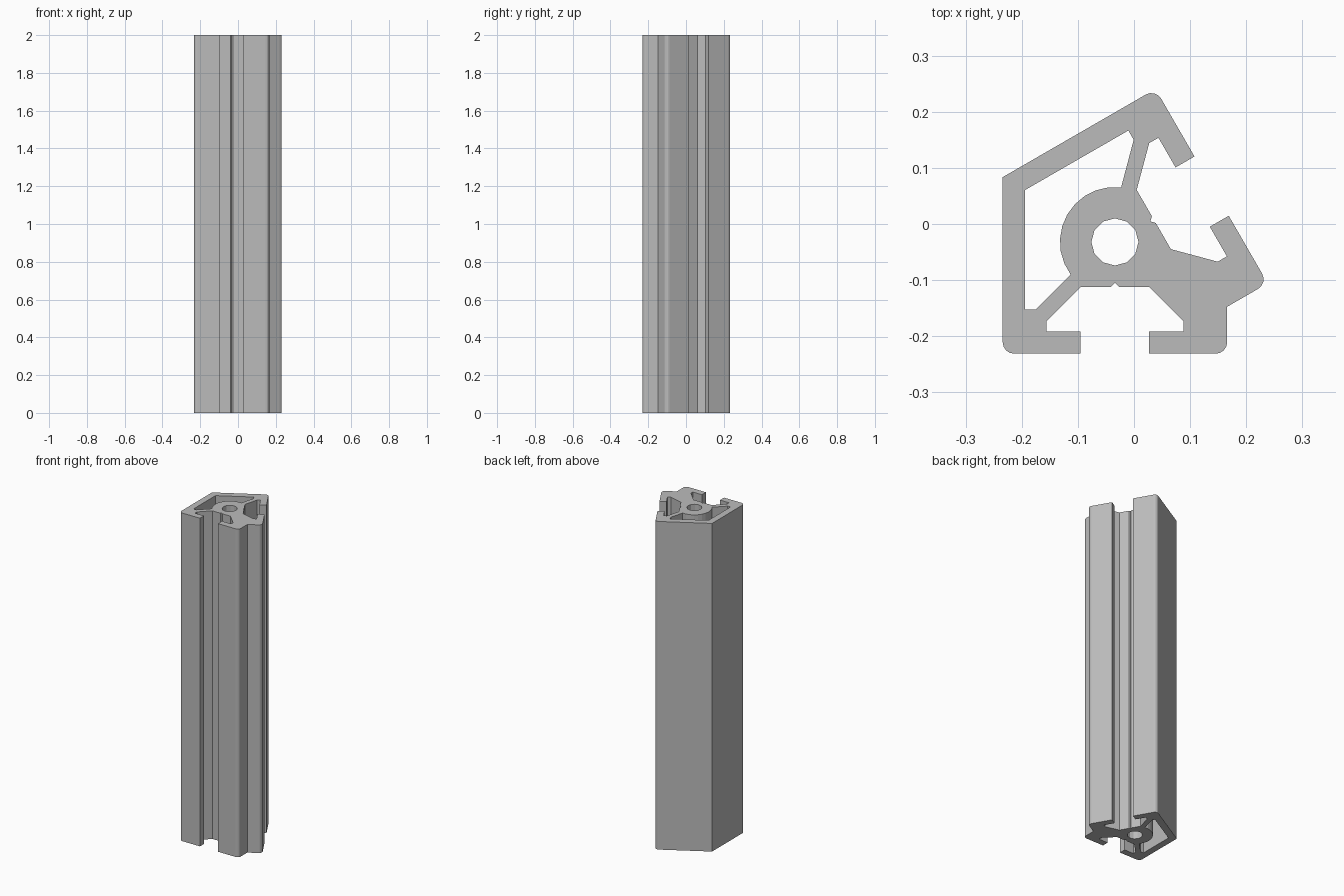
import bpy
from math import radians
from mathutils import Vector, Matrix

cube = bpy.data.objects.get("Cube")
if cube:
    bpy.data.objects.remove(cube)

HEIGHT = 2.0
CENTRE = Vector((-0.034, -0.032))
AXIS = radians(-30)               # mirror line of the profile, through the bore
WALL_X, FRONT_Y = -0.234, -0.231  # outer left and front planes


def polar(centre, radius, degrees):
    return Vector(centre) + Matrix.Rotation(radians(degrees), 2) @ Vector((radius, 0))


def arc(centre, radius, start, end, steps):
    return [polar(centre, radius, start + (end - start) * i / steps)
            for i in range(steps + 1)]


def reflect(point):
    turn = Matrix.Rotation(AXIS, 2)
    local = turn.transposed() @ (Vector(point) - CENTRE)
    return CENTRE + turn @ Vector((local.x, -local.y))


def mirrored_loop(half):
    """Close a half outline whose first and last points lie on the mirror line."""
    half = [Vector(p) for p in half]
    return half + [reflect(p) for p in reversed(half[1:-1])]


# Front T-slot: one side, from the lip inwards, mirrored about the slot centre
slot_side = [(0.061, FRONT_Y), (0.061, -0.192), (0.122, -0.192),
             (0.122, -0.173), (0.061, -0.112), (0.007, -0.112)]
slot = [(CENTRE.x + d, y) for d, y in slot_side]
slot.append((CENTRE.x, -0.105))
slot += [(CENTRE.x - d, y) for d, y in reversed(slot_side)]

# Outer outline with rounded corners
R = 0.02
right_x = 0.166
outer = [polar(CENTRE, 0.231, -30)]
outer += arc((right_x - R, FRONT_Y + R), R, 0, -90, 4)
outer += slot
outer += arc((WALL_X + R, FRONT_Y + R), R, 270, 180, 4)
outer.append(polar(CENTRE, 0.231, 150))

# Hollow chamber wrapping around the hub
chamber = [polar(CENTRE, 0.185, 150), (-0.194, -0.152), (-0.175, -0.152)]
chamber += arc(CENTRE, 0.098, 216.5, 150, 5)

# Central bore
bore = [polar(CENTRE, 0.042, 30 * i) for i in range(12)]

# Extrude the filled profile
curve = bpy.data.curves.new("extruded_rail", "CURVE")
curve.dimensions = "2D"
curve.fill_mode = "BOTH"
curve.extrude = HEIGHT / 2
for loop in (mirrored_loop(outer), mirrored_loop(chamber), bore):
    spline = curve.splines.new("POLY")
    spline.points.add(len(loop) - 1)
    for point, co in zip(spline.points, loop):
        point.co = (co.x, co.y, 0, 1)
    spline.use_cyclic_u = True

rail = bpy.data.objects.new("extruded_rail", curve)
rail.location.z = HEIGHT / 2
bpy.context.collection.objects.link(rail)
bpy.ops.object.select_all(action="DESELECT")
rail.select_set(True)
bpy.context.view_layer.objects.active = rail
bpy.ops.object.convert(target="MESH")
rail = bpy.context.object
bpy.ops.object.mode_set(mode="EDIT")
bpy.ops.mesh.select_all(action="SELECT")
bpy.ops.mesh.remove_doubles(threshold=0.0005)
bpy.ops.mesh.normals_make_consistent(inside=False)
bpy.ops.object.mode_set(mode="OBJECT")
bpy.ops.object.shade_flat()

# Plain grey metal
grey = bpy.data.materials.new("grey_aluminium")
grey.use_nodes = True
colour = (0.5, 0.5, 0.5, 1)
grey.diffuse_color = colour
grey.node_tree.nodes["Principled BSDF"].inputs["Base Color"].default_value = colour
rail.data.materials.clear()
rail.data.materials.append(grey)
